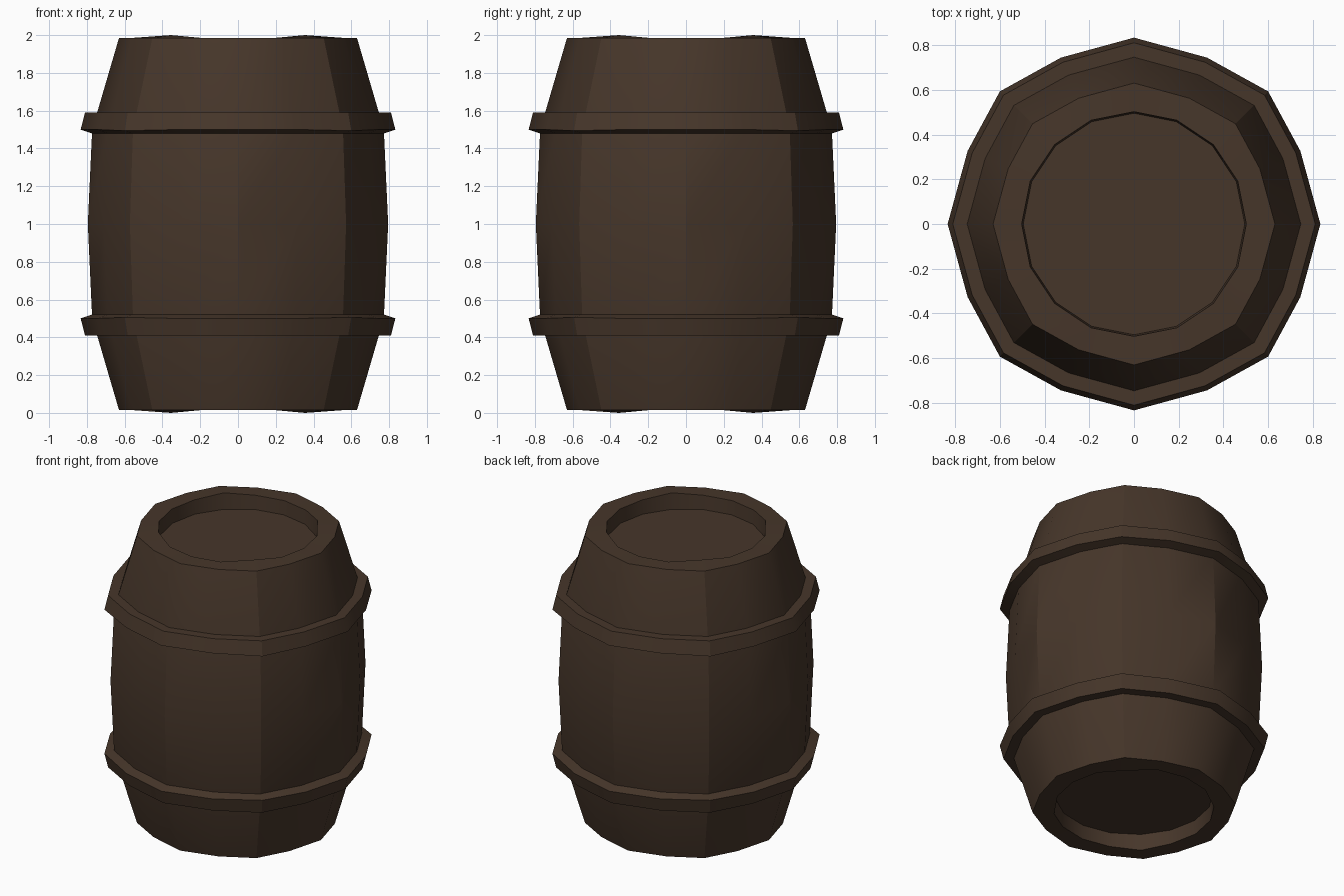
import bpy, bmesh, math

if "Cube" in bpy.data.objects:
    bpy.data.objects.remove(bpy.data.objects["Cube"])

SIDES = 16
wood = bpy.data.materials.new("dark_wood")
wood.diffuse_color = (0.062, 0.037, 0.023, 1)
wood.use_nodes = True
wood.node_tree.nodes["Principled BSDF"].inputs["Base Color"].default_value = wood.diffuse_color


def ring_point(k, r, z, worn=1.0):
    """Point k of a slightly uneven 16-sided ring (worn=0 gives a true circle)."""
    a = math.radians(k * 22.5)
    if k % 2:
        # odd points sit a little inside and lean towards the diagonals
        lean = 1.2 if k % 4 == 1 else -1.2
        a += math.radians(lean) * worn
        r *= 1 - 0.025 * worn
    elif k % 4 == 2:
        r *= 1 + 0.006 * worn
    return (r * math.cos(a) * (1.012 if worn and k % 4 == 2 else 1), r * math.sin(a), z)


def lathe(name, rings, capped):
    """Rings are (radius, z, worn, lift of the diagonal points)."""
    bm = bmesh.new()
    loops = []
    for r, z, worn, lift in rings:
        loops.append([bm.verts.new(ring_point(k, r, z + (lift if k % 4 == 2 else 0), worn))
                      for k in range(SIDES)])
    pairs = list(zip(loops, loops[1:]))
    if capped:
        bm.faces.new(loops[0])
        bm.faces.new(loops[-1])
    else:
        pairs.append((loops[-1], loops[0]))
    for lo, hi in pairs:
        for k in range(SIDES):
            n = (k + 1) % SIDES
            bm.faces.new((lo[k], lo[n], hi[n], hi[k]))
    bmesh.ops.recalc_face_normals(bm, faces=bm.faces)
    mesh = bpy.data.meshes.new(name)
    bm.to_mesh(mesh)
    bm.free()
    mesh.materials.append(wood)
    ob = bpy.data.objects.new(name, mesh)
    bpy.context.collection.objects.link(ob)
    bpy.ops.object.select_all(action='DESELECT')
    ob.select_set(True)
    bpy.context.view_layer.objects.active = ob
    bpy.ops.object.shade_smooth_by_angle(angle=math.radians(30))
    return ob


# Barrel body: recessed lid, rim, bulging staves, mirrored about mid height
lower = [(0.495, 0.11, 0, 0), (0.502, 0.015, 0, -0.015),
         (0.63, 0.015, 1, 0), (0.772, 0.5, 1, 0)]
upper = [(r, 2 - z, w, -l) for r, z, w, l in reversed(lower)]
lathe("barrel_body", lower + [(0.795, 1.0, 1, 0)] + upper, True)

# Two metal hoops, mirror images of each other
hoop = [(0.72, 1.59, 1, 0), (0.81, 1.59, 1, 0), (0.833, 1.5, 1, -0.006), (0.75, 1.472, 1, 0)]
lathe("upper_hoop", hoop, False)
lathe("lower_hoop", [(r, 2 - z, w, -l) for r, z, w, l in hoop], False)
